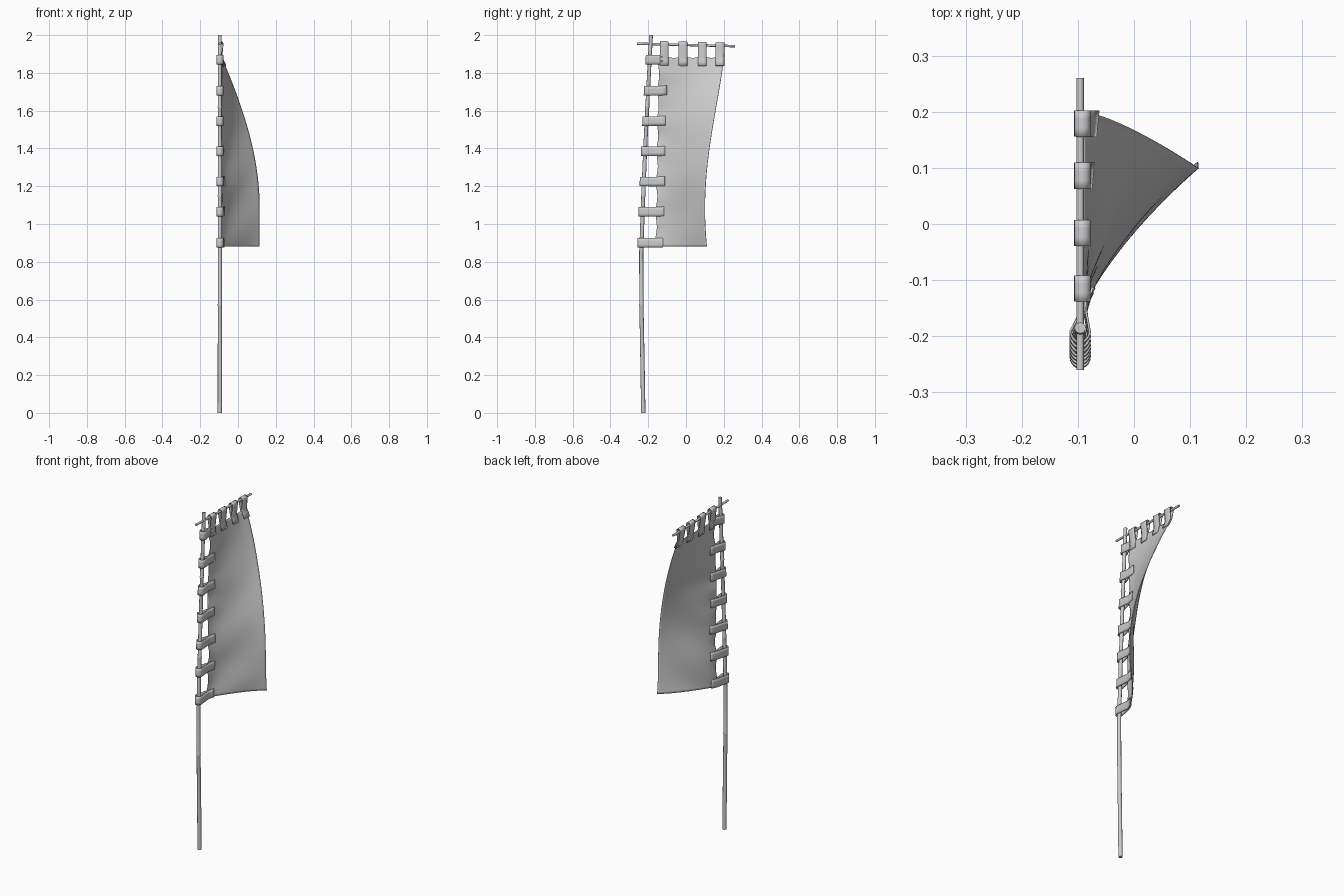
import bpy, bmesh
from math import sin, cos, pi
from mathutils import Vector

if "Cube" in bpy.data.objects:
    bpy.data.objects.remove(bpy.data.objects["Cube"])

POLE_X = -0.096
POLE = [(-0.226, 0), (-0.231, 0.3), (-0.236, 0.57), (-0.237, 0.85), (-0.228, 1.1),
        (-0.216, 1.4), (-0.201, 1.7), (-0.185, 2.0)]
TOP, BOTTOM = 1.887, 0.88
STRAP_Z = [1.87, 1.705, 1.545, 1.385, 1.225, 1.065, 0.90]
STRAP_ENDS = [-0.125, -0.102, -0.108, -0.112, -0.113, -0.116, -0.122]


def pole_y(z):
    for (y0, z0), (y1, z1) in zip(POLE, POLE[1:]):
        if z <= z1:
            return y0 + (y1 - y0) * (z - z0) / (z1 - z0)
    return POLE[-1][0]


def cloth(s, z):
    """Point on the wind-blown cloth: s runs from the pole side to the free side."""
    t = min(1, max(0, (TOP - z) / (TOP - BOTTOM)))
    gap = sin(pi * (1.87 - z) / 0.1615) ** 2
    yl = -0.148 - 0.016 * t + 0.008 * gap * (1 - s) ** 4
    xl = -0.091
    xr = -0.09 + 0.204 * sin(pi / 2 * min(1, t * 1.25)) ** 0.95
    yr = 0.2 - 0.1 * sin(pi / 2 * t / 0.8) ** 1.3
    x = xl + (xr - xl) * s ** 1.5
    # soft folds across the sheet and puckers between straps
    x += 0.007 * t * sin(pi * s) * sin(19 * t + 4 * s)
    x += 0.008 * gap * (1 - s) ** 5 * sin(9 * t + 1)
    sag = 0.008 * sin(pi * (s - 0.1) / 0.285) ** 2 * max(0, 1 - 8 * t)
    return Vector((x, yl + (yr - yl) * s, z - sag))


def cloth_at_y(y, z):
    a, b = cloth(0, z).y, cloth(1, z).y
    return cloth(max(0, (y - a) / (b - a)), z).x


def grid_object(name, rows, thickness):
    bm = bmesh.new()
    vs = [[bm.verts.new(p) for p in row] for row in rows]
    for r0, r1 in zip(vs, vs[1:]):
        for i in range(len(r0) - 1):
            bm.faces.new((r0[i], r0[i + 1], r1[i + 1], r1[i]))
    bmesh.ops.recalc_face_normals(bm, faces=bm.faces)
    me = bpy.data.meshes.new(name)
    bm.to_mesh(me)
    bm.free()
    me.shade_smooth()
    ob = bpy.data.objects.new(name, me)
    bpy.context.collection.objects.link(ob)
    mod = ob.modifiers.new("thickness", 'SOLIDIFY')
    mod.thickness = thickness
    mod.offset = 0
    return ob


def rod(name, points, sides=12):
    """Round rod through (position, radius) points, capped at both ends."""
    bm = bmesh.new()
    d = (Vector(points[-1][0]) - Vector(points[0][0])).normalized()
    a = d.cross(Vector((1, 0, 0))).normalized()
    b = d.cross(a)
    rings = [[bm.verts.new(Vector(p) + r * (a * cos(2 * pi * i / sides) + b * sin(2 * pi * i / sides)))
              for i in range(sides)] for p, r in points]
    for r0, r1 in zip(rings, rings[1:]):
        for i in range(sides):
            j = (i + 1) % sides
            bm.faces.new((r0[i], r0[j], r1[j], r1[i])).smooth = True
    bm.faces.new(rings[0])
    bm.faces.new(rings[-1])
    bmesh.ops.recalc_face_normals(bm, faces=bm.faces)
    me = bpy.data.meshes.new(name)
    bm.to_mesh(me)
    bm.free()
    bpy.context.collection.objects.link(bpy.data.objects.new(name, me))


# bent pole with small growth nodes
zs = sorted([z for _, z in POLE if z != 0.57] + [n + o for n in (0.57, 1.15, 1.62) for o in (-0.006, 0, 0.006)])
rod("pole", [((POLE_X, pole_y(z), z), 0.0125 if z in (0.57, 1.15, 1.62) else 0.0115 - 0.0008 * z) for z in zs])

# thin crossbar at the top
rod("crossbar", [((POLE_X, y, 1.948 - 0.025 * y), 0.0065) for y in (-0.26, 0, 0.26)])

# cloth sheet
NU, NV = 32, 84
grid_object("banner_cloth", [[cloth(i / NU, TOP + (BOTTOM - TOP) * j / NV) for i in range(NU + 1)]
                             for j in range(NV + 1)], 0.003)

# straps looped round the pole
ARC = [pi * k / 10 for k in range(11)]
for n, (zc, end) in enumerate(zip(STRAP_Z, STRAP_ENDS)):
    rows = []
    for k in range(4):
        z = zc - 0.025 + 0.05 * k / 3
        py = pole_y(z)
        ys = [end, (end - 0.15) / 2, -0.155]
        front = [Vector((cloth_at_y(y, z) + 0.004, y, z + 0.06 * (y + 0.15))) for y in ys]
        back = [Vector((p.x - 0.008, p.y, p.z)) for p in reversed(front)]
        loop = [Vector((POLE_X + 0.017 * cos(a), py - 0.02 * sin(a), z)) for a in ARC]
        rows.append(front + loop + back)
    grid_object(f"pole_strap_{n + 1}", rows, 0.004)

# straps looped over the crossbar
for n, yc in enumerate((-0.115, -0.016, 0.086, 0.179)):
    rows = []
    for k in range(4):
        y = yc - 0.0235 + 0.047 * k / 3
        bz = 1.95 - 0.025 * y
        heights = [1.838, 1.862, 1.885]
        front = [Vector((cloth_at_y(y, z) + 0.004, y, z)) for z in heights]
        back = [Vector((p.x - 0.008, p.y, p.z)) for p in reversed(front)]
        loop = [Vector((-0.092 + 0.0125 * cos(a), y, bz + 0.013 * sin(a))) for a in ARC]
        rows.append(front + loop + back)
    grid_object(f"crossbar_strap_{n + 1}", rows, 0.004)
